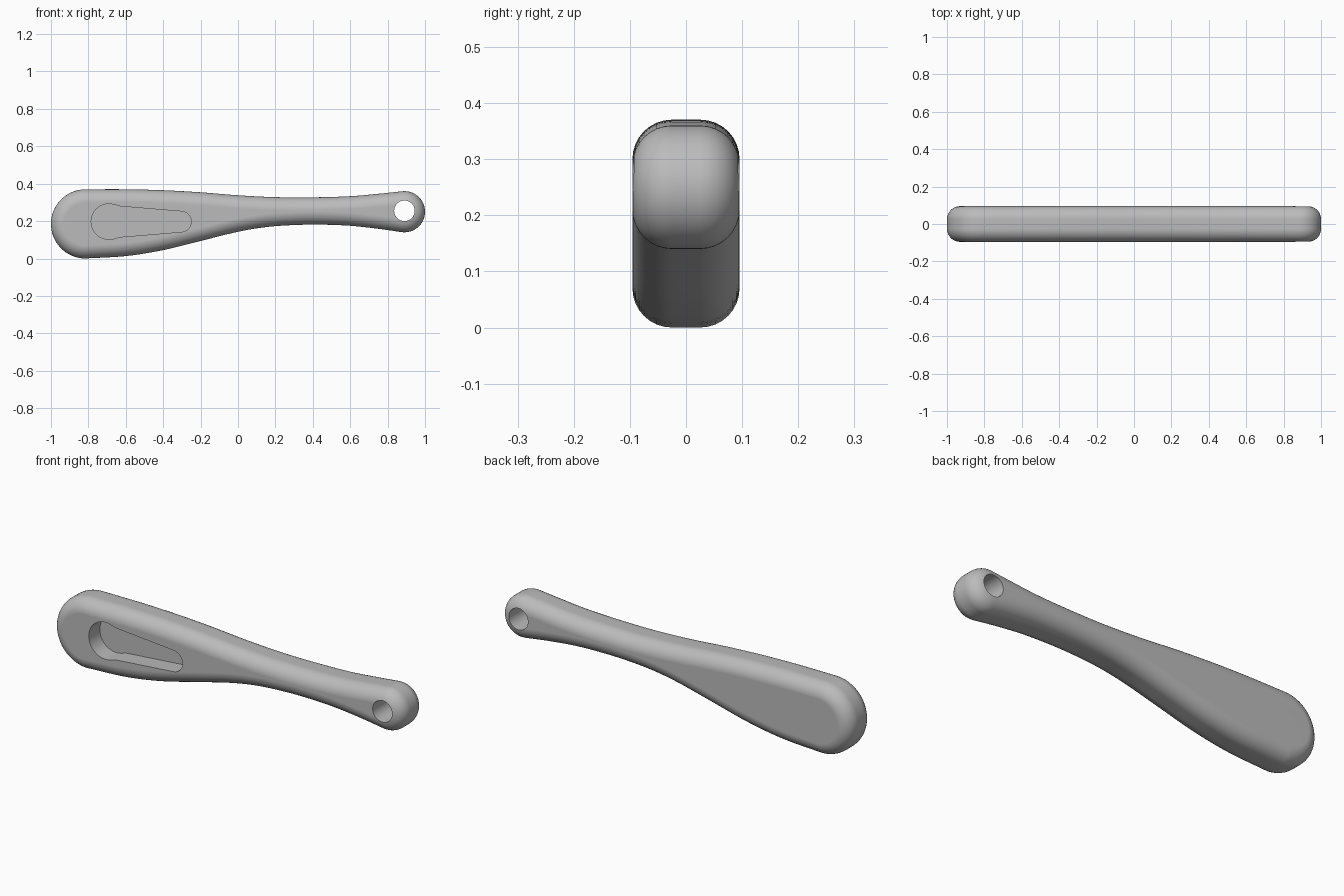
import bpy, bmesh, math
from mathutils import Vector

if "Cube" in bpy.data.objects:
    bpy.data.objects.remove(bpy.data.objects["Cube"], do_unlink=True)

HALF = 0.0955      # half thickness
FILLET = 0.07      # edge rounding radius
STEPS = 8          # segments in the rounding

grey = bpy.data.materials.new("plain grey")
grey.use_nodes = True
COLOUR = (0.5, 0.5, 0.5, 1)
grey.diffuse_color = COLOUR
grey.node_tree.nodes["Principled BSDF"].inputs["Base Color"].default_value = COLOUR


def arc(cx, cz, r, start, end, n):
    """Points of an arc in the xz plane, angles in degrees."""
    angles = [math.radians(start + (end - start) * i / n) for i in range(n + 1)]
    return [Vector((cx + r * math.cos(a), cz + r * math.sin(a))) for a in angles]


def spline(points, n=6):
    """Smooth curve through points, without its two ends."""
    p = [Vector(q) for q in points]
    p = [2 * p[0] - p[1]] + p + [2 * p[-1] - p[-2]]
    out = []
    for a, b, c, d in zip(p, p[1:], p[2:], p[3:]):
        for i in range(n):
            t = i / n
            out.append(0.5 * (2 * b + (c - a) * t + (2 * a - 5 * b + 4 * c - d) * t * t
                              + (3 * b - a - 3 * c + d) * t ** 3))
    return out[1:]


def loft(name, rings):
    """Closed solid from equal rings of (x, z) points at given y."""
    bm = bmesh.new()
    loops = [[bm.verts.new((p.x, y, p.y)) for p in pts] for y, pts in rings]
    for lo, hi in zip(loops, loops[1:]):
        for i in range(len(lo)):
            bm.faces.new((lo[i - 1], lo[i], hi[i], hi[i - 1]))
    bm.faces.new(loops[0])
    bm.faces.new(loops[-1])
    bmesh.ops.recalc_face_normals(bm, faces=bm.faces)
    mesh = bpy.data.meshes.new(name)
    bm.to_mesh(mesh)
    bm.free()
    mesh.materials.append(grey)
    obj = bpy.data.objects.new(name, mesh)
    bpy.context.collection.objects.link(obj)
    return obj


# Side outline, clockwise: wide grip end, top edge, small eye end, bottom edge
grip_end = arc(-0.815, 0.185, 0.185, 268, 90, 32)
eye_end = arc(0.89, 0.25, 0.11, 98, -98, 28)
top = spline([grip_end[-1], (-0.6, 0.37), (-0.4, 0.365), (-0.2, 0.354), (0, 0.338),
              (0.2, 0.328), (0.4, 0.327), (0.6, 0.333), (0.75, 0.346), eye_end[0]])
bottom = spline([eye_end[-1], (0.75, 0.159), (0.6, 0.175), (0.45, 0.181), (0.3, 0.179),
                 (0.15, 0.168), (0, 0.143), (-0.2, 0.094), (-0.4, 0.045),
                 (-0.6, 0.013), grip_end[0]])
outline = grip_end + top + eye_end + bottom

# Inward normals of the outline
inward = []
for i, p in enumerate(outline):
    t = (outline[(i + 1) % len(outline)] - outline[i - 1]).normalized()
    inward.append(Vector((t.y, -t.x)))

# Handle body with rounded edges on both faces
half_rings = []
for i in range(STEPS + 1):
    a = math.pi / 2 * i / STEPS
    inset = FILLET * (1 - math.sin(a))
    half_rings.append((HALF - FILLET * (1 - math.cos(a)),
                       [p + n * inset for p, n in zip(outline, inward)]))
body = loft("handle", [(-y, r) for y, r in half_rings] +
            [(y, r) for y, r in reversed(half_rings)])

# Tapered pocket in the front face and hanging hole through the small end
pocket_shape = (arc(-0.69, 0.197, 0.095, 285, 75, 24) + [Vector((-0.63, 0.279))]
                + arc(-0.305, 0.197, 0.055, 85, -85, 16) + [Vector((-0.63, 0.115))])
hole_shape = arc(0.89, 0.255, 0.055, 0, 348.75, 31)
cutters = [loft("pocket_cutter", [(-0.2, pocket_shape), (-HALF + 0.09, pocket_shape)]),
           loft("hole_cutter", [(-0.2, hole_shape), (0.2, hole_shape)])]

bpy.ops.object.select_all(action="DESELECT")
bpy.context.view_layer.objects.active = body
body.select_set(True)
for cutter in cutters:
    cutter.hide_render = True
    cut = body.modifiers.new(cutter.name, "BOOLEAN")
    cut.operation = "DIFFERENCE"
    cut.solver = "EXACT"
    cut.object = cutter
    bpy.ops.object.modifier_apply(modifier=cut.name)
    bpy.data.objects.remove(cutter, do_unlink=True)

bpy.ops.object.shade_smooth_by_angle(angle=math.radians(35))
weighted = body.modifiers.new("even shading", "WEIGHTED_NORMAL")
weighted.keep_sharp = True
